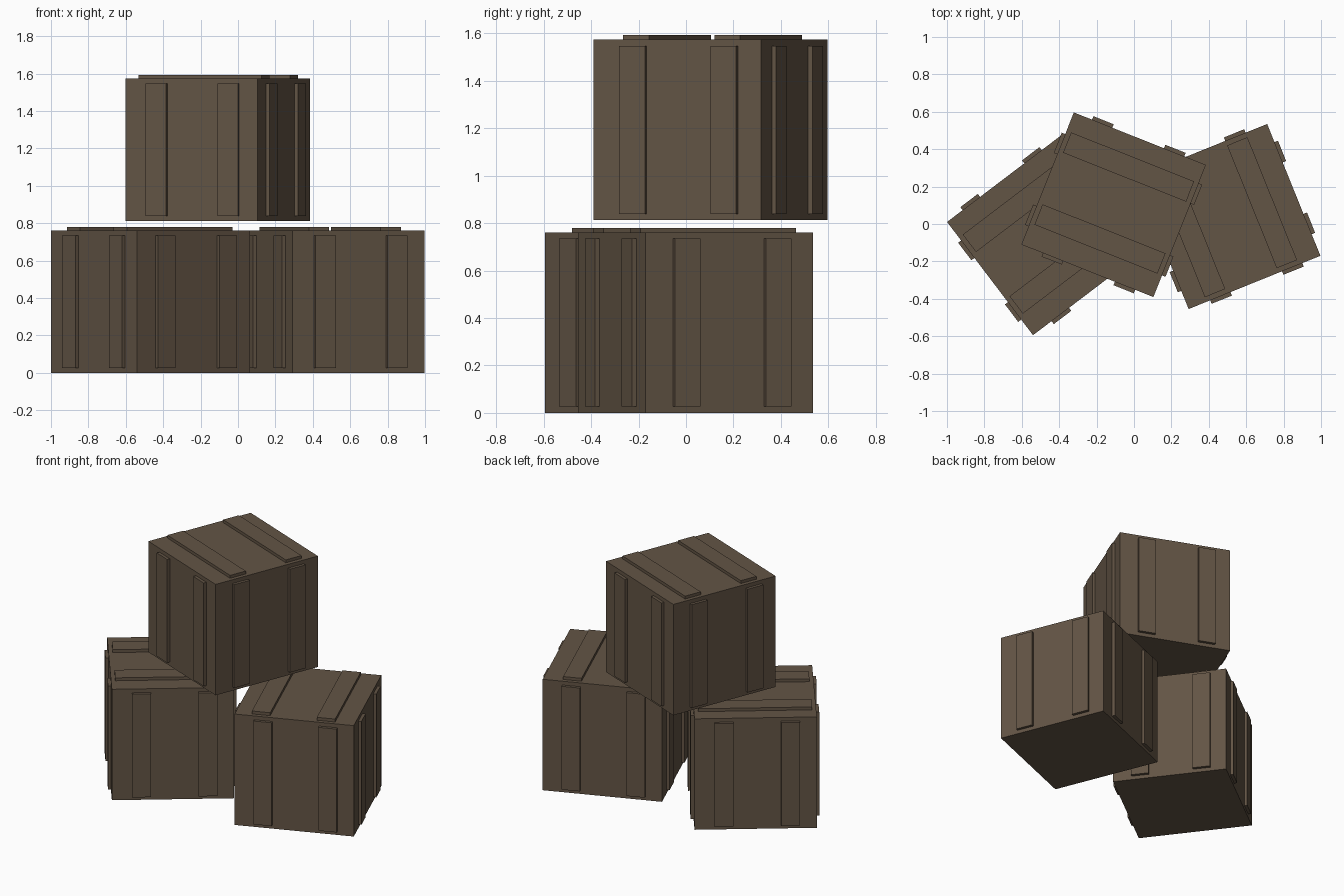
import bpy, bmesh, math
from mathutils import Matrix, Vector

if "Cube" in bpy.data.objects:
    bpy.data.objects.remove(bpy.data.objects["Cube"])

S = 0.76            # crate edge
H = S / 2
T = 0.02            # batten thickness
W, L = 0.117, 0.708  # batten width, length
OFFSETS = (-0.197, 0.217)

wood = bpy.data.materials.new("dark_brown_wood")
wood.diffuse_color = (0.124, 0.089, 0.059, 1)
wood.use_nodes = True
wood.node_tree.nodes["Principled BSDF"].inputs["Base Color"].default_value = wood.diffuse_color


def add_box(bm, size, mat):
    bmesh.ops.create_cube(bm, size=1, matrix=mat @ Matrix.Diagonal((*size, 1)))


def make_object(name, bm, mat):
    me = bpy.data.meshes.new(name)
    bm.to_mesh(me)
    bm.free()
    me.materials.append(wood)
    ob = bpy.data.objects.new(name, me)
    ob.matrix_world = mat
    bpy.context.collection.objects.link(ob)


def crate(name, x, y, base, angle):
    place = Matrix.Translation((x, y, base + H)) @ Matrix.Rotation(math.radians(angle), 4, 'Z')
    # plain cube body
    bm = bmesh.new()
    add_box(bm, (S, S, S), Matrix.Identity(4))
    make_object(name + "_body", bm, place)

    # two upright battens on each side, turned around the crate
    bm = bmesh.new()
    for k in range(4):
        turn = Matrix.Rotation(k * math.pi / 2, 4, 'Z')
        for o in OFFSETS:
            add_box(bm, (W, T, L), turn @ Matrix.Translation((o, -H - T / 2, 0)))
    make_object(name + "_side_battens", bm, place)

    # two battens on the lid
    bm = bmesh.new()
    for o in OFFSETS:
        add_box(bm, (L, W, T), Matrix.Translation((0, o, H + T / 2)))
    make_object(name + "_lid_battens", bm, place)


crate("left_crate", -0.467, -0.062, 0, 37.2)
crate("right_crate", 0.502, 0.04, 0, 112)
crate("top_crate", -0.109, 0.103, 0.813, -21.7)
